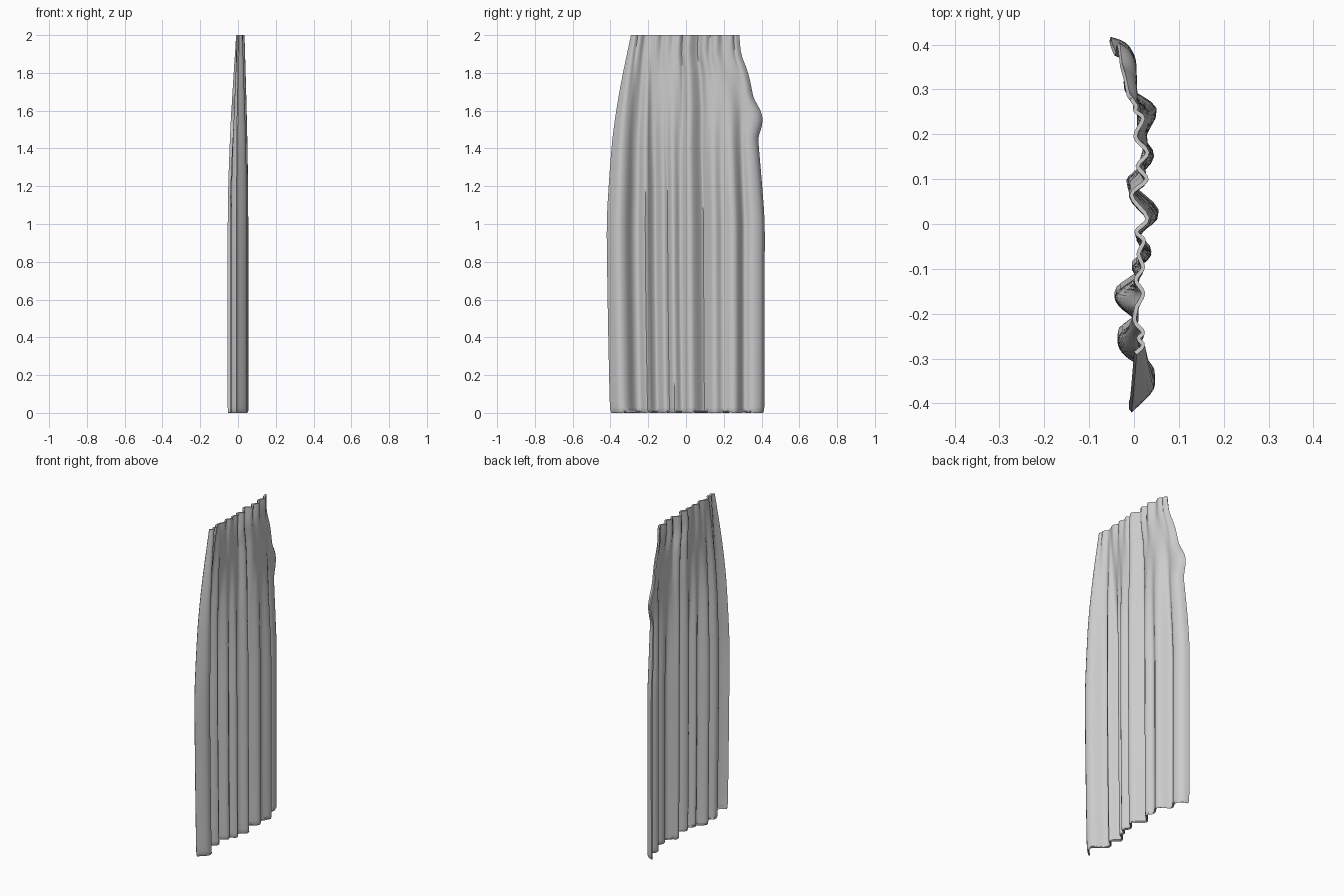
import bpy

if "Cube" in bpy.data.objects:
    bpy.data.objects.remove(bpy.data.objects["Cube"])

# Fold columns: (y, x) where the cloth hangs full, then (y, x) at the gathered top
FOLDS = [
    (-.415, -.008, -.285, .003), (-.365, .040, -.268, .020),
    (-.325, .030, -.252, .010), (-.285, -.022, -.238, .020),
    (-.250, -.030, -.215, .002), (-.215, .006, -.185, .005),
    (-.180, -.030, -.172, .012), (-.155, -.036, -.150, .020),
    (-.120, .008, -.122, .004), (-.095, .000, -.095, .020),
    (-.068, .034, -.065, .010), (-.035, .010, -.035, .022),
    (-.012, .018, -.015, .005), (.025, .050, .015, .030),
    (.085, -.010, .065, -.006), (.110, .004, .100, .028),
    (.150, .040, .130, .008), (.195, .018, .160, .030),
    (.255, .046, .195, .003), (.305, -.018, .235, .020),
    (.345, .000, .252, .003), (.375, -.004, .262, .005),
    (.400, -.022, .270, .000), (.412, -.053, .280, -.006),
]
# Height, left edge y, right edge y, fold depth blend (0 = gathered, 1 = full)
LEVELS = [
    (2.0, -.288, .280, 0), (1.9, -.309, .290, .15), (1.8, -.330, .325, .30),
    (1.7, -.349, .347, .44), (1.6, -.366, .365, .57), (1.5, -.380, .374, .69),
    (1.4, -.391, .382, .79), (1.2, -.406, .399, .94), (1.0, -.416, .412, 1),
    (.75, -.414, .412, 1), (.5, -.410, .412, 1), (.25, -.405, .411, 1),
    (.03, -.399, .410, 1), (.006, -.388, .403, .97),
]
SUB = 4


def smooth(a, b, c, d, t):
    """Smooth interpolation between b and c."""
    return .5 * (2 * b + (c - a) * t + (2 * a - 5 * b + 4 * c - d) * t * t
                 + (3 * b - a - 3 * c + d) * t ** 3)


def resample(rows):
    out = []
    for i in range(len(rows) - 1):
        quad = [rows[max(0, min(len(rows) - 1, i + k))] for k in (-1, 0, 1, 2)]
        for s in range(SUB):
            out.append([smooth(*v, s / SUB) for v in zip(*quad)])
    return out + [list(rows[-1])]


columns, levels = resample(FOLDS), resample(LEVELS)
full0, full1 = FOLDS[0][0], FOLDS[-1][0]
top0, top1 = FOLDS[0][2], FOLDS[-1][2]
verts, faces = [], []
for z, left, right, w in levels:
    for yb, xb, yt, xt in columns:
        u = (1 - w) * (yt - top0) / (top1 - top0) + w * (yb - full0) / (full1 - full0)
        y = left + u * (right - left)
        # Small bulge where the outer hem swings out
        if u > .9:
            y += .032 * ((u - .9) / .1) * max(0, 1 - ((z - 1.56) / .12) ** 2) ** 2
        verts.append((xt + w * (xb - xt), y, z))
n = len(columns)
for r in range(len(levels) - 1):
    for c in range(n - 1):
        a = r * n + c
        faces.append((a, a + n, a + n + 1, a + 1))

# Hanging pleated cloth
mesh = bpy.data.meshes.new("curtain")
mesh.from_pydata(verts, [], faces)
curtain = bpy.data.objects.new("curtain", mesh)
bpy.context.collection.objects.link(curtain)
grey = bpy.data.materials.new("light_grey_cloth")
grey.diffuse_color = (.6, .6, .6, 1)
grey.use_nodes = True
grey.node_tree.nodes["Principled BSDF"].inputs["Base Color"].default_value = grey.diffuse_color
mesh.materials.append(grey)

# Cloth thickness
solid = curtain.modifiers.new("thickness", 'SOLIDIFY')
solid.thickness, solid.offset = .009, 0
bpy.context.view_layer.objects.active = curtain
curtain.select_set(True)
bpy.ops.object.modifier_apply(modifier=solid.name)
bpy.ops.object.shade_smooth_by_angle(angle=.9)
